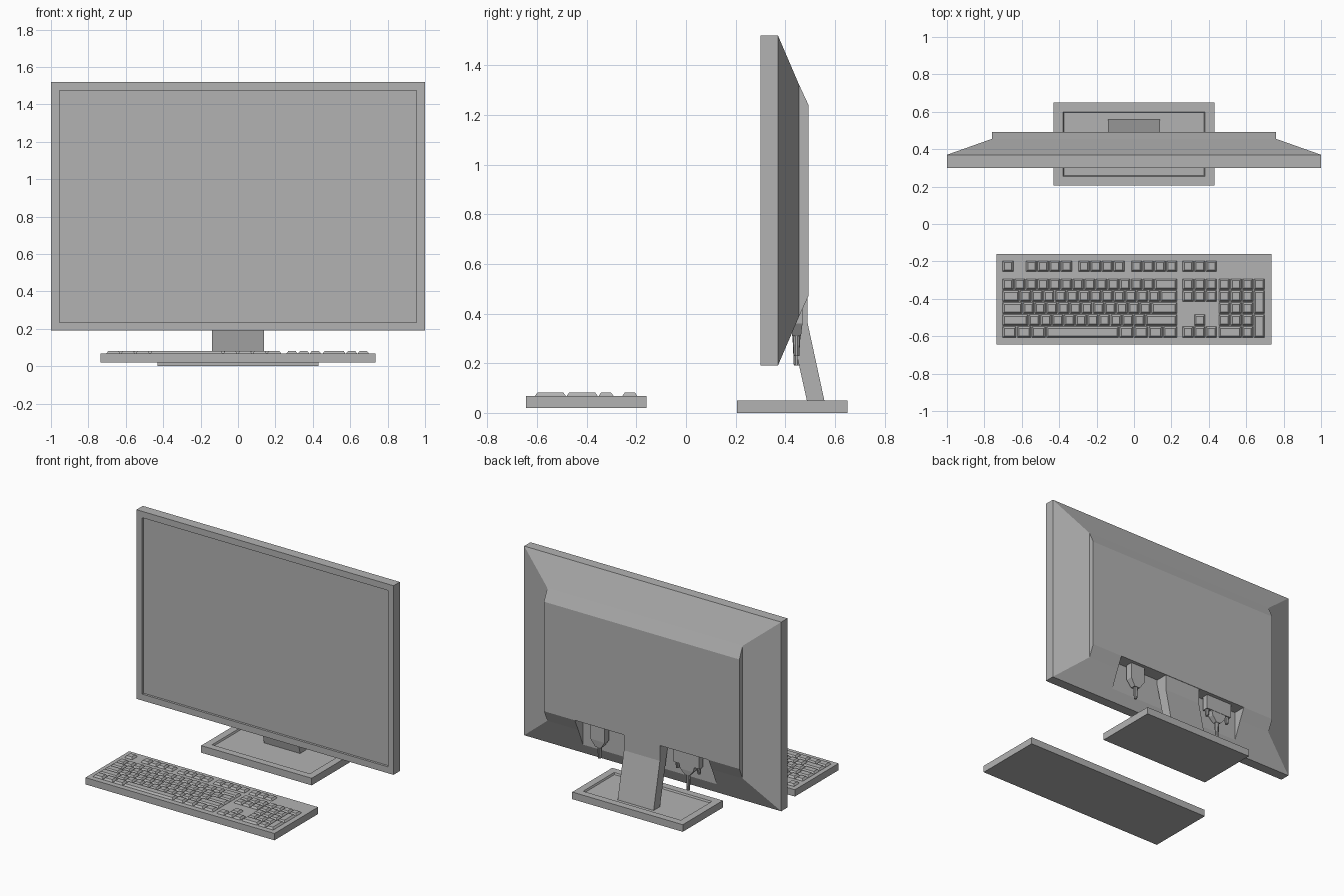
import bpy, bmesh
from mathutils import Vector

old = bpy.data.objects.get("Cube")
if old:
    bpy.data.objects.remove(old, do_unlink=True)

grey = bpy.data.materials.new("plain grey")
grey.use_nodes = True
COLOUR = (0.45, 0.45, 0.45, 1)
grey.diffuse_color = COLOUR
grey.node_tree.nodes["Principled BSDF"].inputs["Base Color"].default_value = COLOUR


def make(name, bm):
    bmesh.ops.recalc_face_normals(bm, faces=bm.faces)
    mesh = bpy.data.meshes.new(name)
    bm.to_mesh(mesh)
    bm.free()
    mesh.materials.append(grey)
    obj = bpy.data.objects.new(name, mesh)
    bpy.context.collection.objects.link(obj)
    return obj


def loft(bm, rings):
    """Skin equal-length rings of points and cap both ends."""
    loops = [[bm.verts.new(p) for p in ring] for ring in rings]
    n = len(loops[0])
    for a, b in zip(loops, loops[1:]):
        for i in range(n):
            j = (i + 1) % n
            bm.faces.new((a[i], a[j], b[j], b[i]))
    bm.faces.new(loops[0][::-1])
    bm.faces.new(loops[-1])


def rect_y(y, hx, z0, z1):
    return [(-hx, y, z0), (hx, y, z0), (hx, y, z1), (-hx, y, z1)]


def rect_z(z, x0, x1, y0, y1, inset=0):
    x0, x1, y0, y1 = x0 + inset, x1 - inset, y0 + inset, y1 - inset
    return [(x0, y0, z), (x1, y0, z), (x1, y1, z), (x0, y1, z)]


def box(bm, x0, x1, y0, y1, z0, z1):
    loft(bm, [rect_z(z0, x0, x1, y0, y1), rect_z(z1, x0, x1, y0, y1)])


# Monitor housing: recessed screen, bezel, sloped back with raised centre
bm = bmesh.new()
loft(bm, [rect_y(0.316, 0.955, 0.235, 1.475),
          rect_y(0.30, 0.955, 0.235, 1.475),
          rect_y(0.30, 1, 0.19, 1.52),
          rect_y(0.37, 1, 0.19, 1.52),
          rect_y(0.455, 0.76, 0.388, 1.322),
          rect_y(0.493, 0.76, 0.47, 1.24)])
monitor = make("monitor_housing", bm)

# Connector bay cut into the lower back slope
bm = bmesh.new()
box(bm, -0.52, 0.52, 0.402, 0.6, 0.2, 0.47)
cutter = make("bay_cutter", bm)
cutter.hide_render = True
cut = monitor.modifiers.new("bay", 'BOOLEAN')
cut.object = cutter
cut.solver = 'EXACT'
bpy.context.view_layer.objects.active = monitor
bpy.ops.object.modifier_apply(modifier=cut.name)
bpy.data.objects.remove(cutter, do_unlink=True)

# Stand neck
side = [(0.49, 0.035), (0.56, 0.035), (0.557, 0.05), (0.49, 0.36),
        (0.49, 0.475), (0.40, 0.475), (0.40, 0.44)]
bm = bmesh.new()
loft(bm, [[(x, y, z) for y, z in side] for x in (-0.14, 0.14)])
make("stand_neck", bm)

# Stand base with a sunken top panel
foot = (-0.43, 0.43, 0.205, 0.65)
bm = bmesh.new()
loft(bm, [rect_z(0, *foot), rect_z(0.05, *foot),
          rect_z(0.05, *foot, 0.05), rect_z(0.038, *foot, 0.055)])
make("stand_base", bm)


# Cable plugs: stacked sections of (height, half width, half depth)
def plug(bm, x, y, sections):
    loft(bm, [rect_z(z, x - w, x + w, y - d, y + d) for z, w, d in sections])


def cable_end(bm, x, y, z0, z1):
    made = bmesh.ops.create_cone(bm, cap_ends=True, segments=10, radius1=0.011,
                                 radius2=0.016, depth=z1 - z0)
    bmesh.ops.translate(bm, verts=made["verts"], vec=Vector((x, y, (z0 + z1) / 2)))


bm = bmesh.new()
plug(bm, 0.36, 0.445, [(0.475, 0.055, 0.024), (0.36, 0.055, 0.024), (0.31, 0.022, 0.018)])
cable_end(bm, 0.36, 0.445, 0.23, 0.312)
make("power_plug", bm)

bm = bmesh.new()
plug(bm, -0.33, 0.445, [(0.475, 0.1, 0.022), (0.37, 0.1, 0.022)])
plug(bm, -0.33, 0.445, [(0.37, 0.06, 0.02), (0.335, 0.05, 0.02), (0.3, 0.018, 0.016)])
for s in (-1, 1):
    cable_end(bm, -0.33 + s * 0.083, 0.445, 0.325, 0.372)
cable_end(bm, -0.33, 0.445, 0.19, 0.302)
make("video_plug", bm)

# Keyboard tray
bm = bmesh.new()
box(bm, -0.735, 0.735, -0.645, -0.16, 0.02, 0.068)
make("keyboard_tray", bm)

# Keys: x in key units from the left edge, rows counted down from the number row
U, ROW, LEFT, TOP = 0.0625, 0.064, -0.705, -0.29
keys = bmesh.new()


def key(x, row, w=1, h=1):
    x0, y1 = LEFT + x * U, TOP - row * ROW
    area = (x0, x0 + w * U, y1 - h * ROW, y1)
    loft(keys, [rect_z(0.06, *area, 0.002), rect_z(0.07, *area, 0.003),
                rect_z(0.082, *area, 0.012)])


def key_row(x, row, widths):
    for w in widths:
        key(x, row, w)
        x += w


FN, NAV, PAD = -1.5, 15.4, 18.5
key(0, FN)
for start in (2, 6.5, 11):
    key_row(start, FN, [1] * 4)
key_row(NAV, FN, [1] * 3)
main_rows = [[1] * 13 + [2],
             [1.5] + [1] * 12 + [1.5],
             [1.75] + [1] * 11 + [2.25],
             [2.25] + [1] * 10 + [2.75],
             [1.25] * 3 + [6.25] + [1.25] * 4]
for r, widths in enumerate(main_rows):
    key_row(0, r, widths)
for r in (0, 1, 4):
    key_row(NAV, r, [1] * 3)
key(NAV + 1, 3)
for r in range(4):
    key_row(PAD, r, [1] * 3)
key_row(PAD, 4, [2, 1])
key(PAD + 3, 0)
key(PAD + 3, 1, h=2)
key(PAD + 3, 3, h=2)
make("keyboard_keys", keys)
